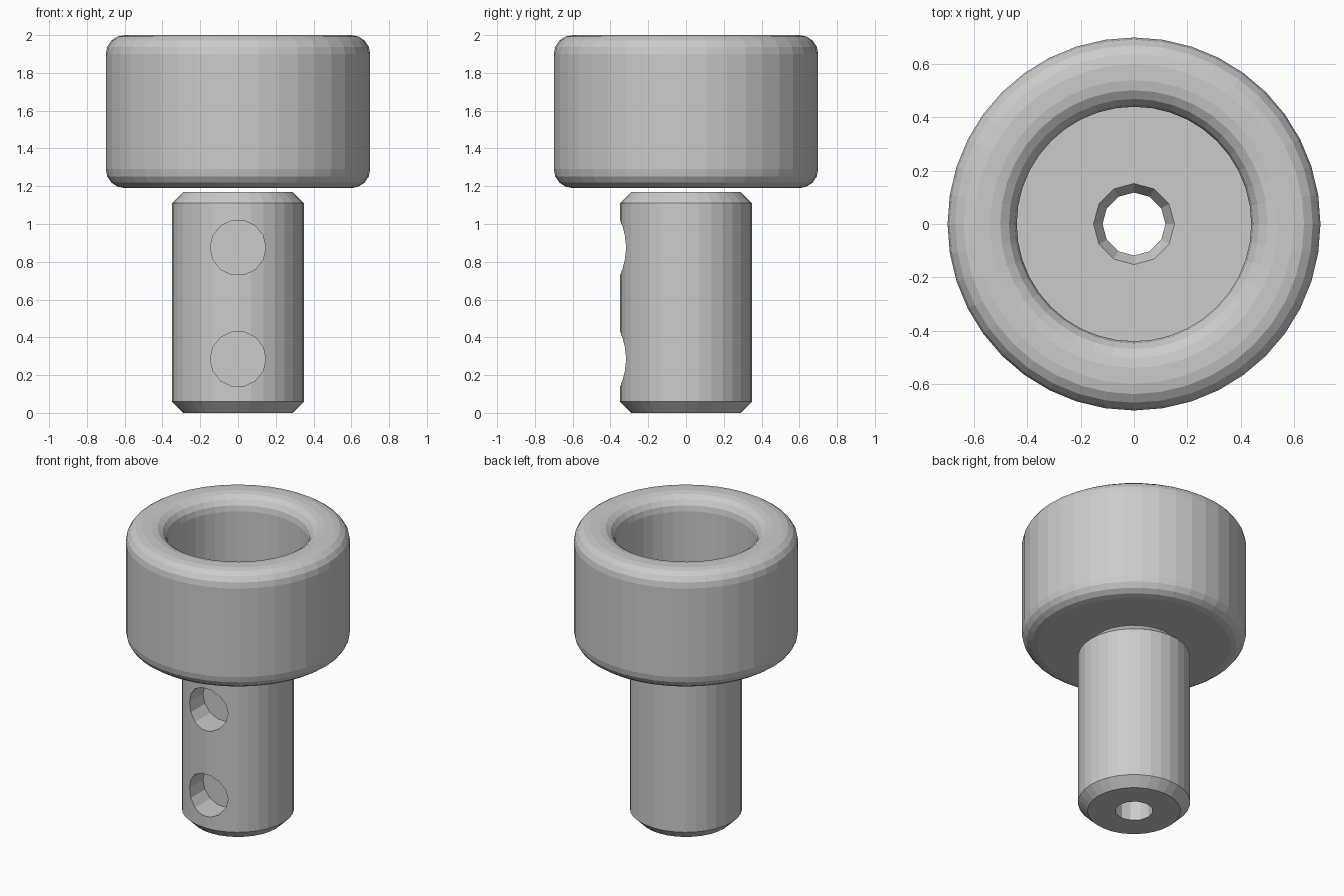
import bpy, bmesh, math

if "Cube" in bpy.data.objects:
    bpy.data.objects.remove(bpy.data.objects["Cube"])


def lathe(name, profile, sides):
    """Revolve an open (radius, z) profile about z and cap both ends."""
    bm = bmesh.new()
    rings = []
    for r, z in profile:
        rings.append([bm.verts.new((r * math.cos(2 * math.pi * i / sides),
                                    r * math.sin(2 * math.pi * i / sides), z))
                      for i in range(sides)])
    for a, b in zip(rings, rings[1:]):
        for i in range(sides):
            j = (i + 1) % sides
            bm.faces.new((a[i], a[j], b[j], b[i]))
    bm.faces.new(rings[0])
    bm.faces.new(rings[-1])
    bmesh.ops.recalc_face_normals(bm, faces=bm.faces[:])
    mesh = bpy.data.meshes.new(name)
    bm.to_mesh(mesh)
    bm.free()
    ob = bpy.data.objects.new(name, mesh)
    bpy.context.collection.objects.link(ob)
    return ob


def cut(target, cutter):
    """Subtract the cutter from the target, then delete it."""
    cutter.hide_render = True
    mod = target.modifiers.new("hole", 'BOOLEAN')
    mod.operation = 'DIFFERENCE'
    mod.solver = 'EXACT'
    mod.object = cutter
    bpy.context.view_layer.objects.active = target
    bpy.ops.object.modifier_apply(modifier=mod.name)
    bpy.data.objects.remove(cutter)


def arc(cr, cz, rad, start, end, steps=4):
    """Points of a rounded corner in the (radius, z) plane."""
    return [(cr + rad * math.cos(math.radians(start + (end - start) * i / steps)),
             cz + rad * math.sin(math.radians(start + (end - start) * i / steps)))
            for i in range(steps + 1)]


# shaft: chamfered cylinder
shaft = lathe("shaft", [(0.29, 0), (0.35, 0.06), (0.35, 1.11), (0.29, 1.17)], 32)

# bore along the shaft axis
cut(shaft, lathe("bore_cutter", [(0.118, -0.1), (0.118, 1.3)], 12))

# two blind round holes in the front
for z in (0.285, 0.875):
    side = lathe("side_hole_cutter", [(0.147, 0.17), (0.147, 0.6)], 14)
    side.rotation_euler.x = math.radians(90)
    side.location.z = z
    bpy.context.view_layer.update()
    cut(shaft, side)

# head: rounded cup with a deep round socket
floor_z = 1.40
head_profile = (arc(0.60, 1.29, 0.10, -90, 0)
                + arc(0.60, 1.90, 0.10, 0, 90)
                + arc(0.54, 1.90, 0.10, 90, 180)
                + [(0.44, floor_z)])
head = lathe("head", head_profile, 40)

# tapered hole through the socket floor
cut(head, lathe("floor_hole_cutter",
                [(0.118, 1.1), (0.118, 1.34), (0.152, floor_z), (0.152, 1.6)], 12))
